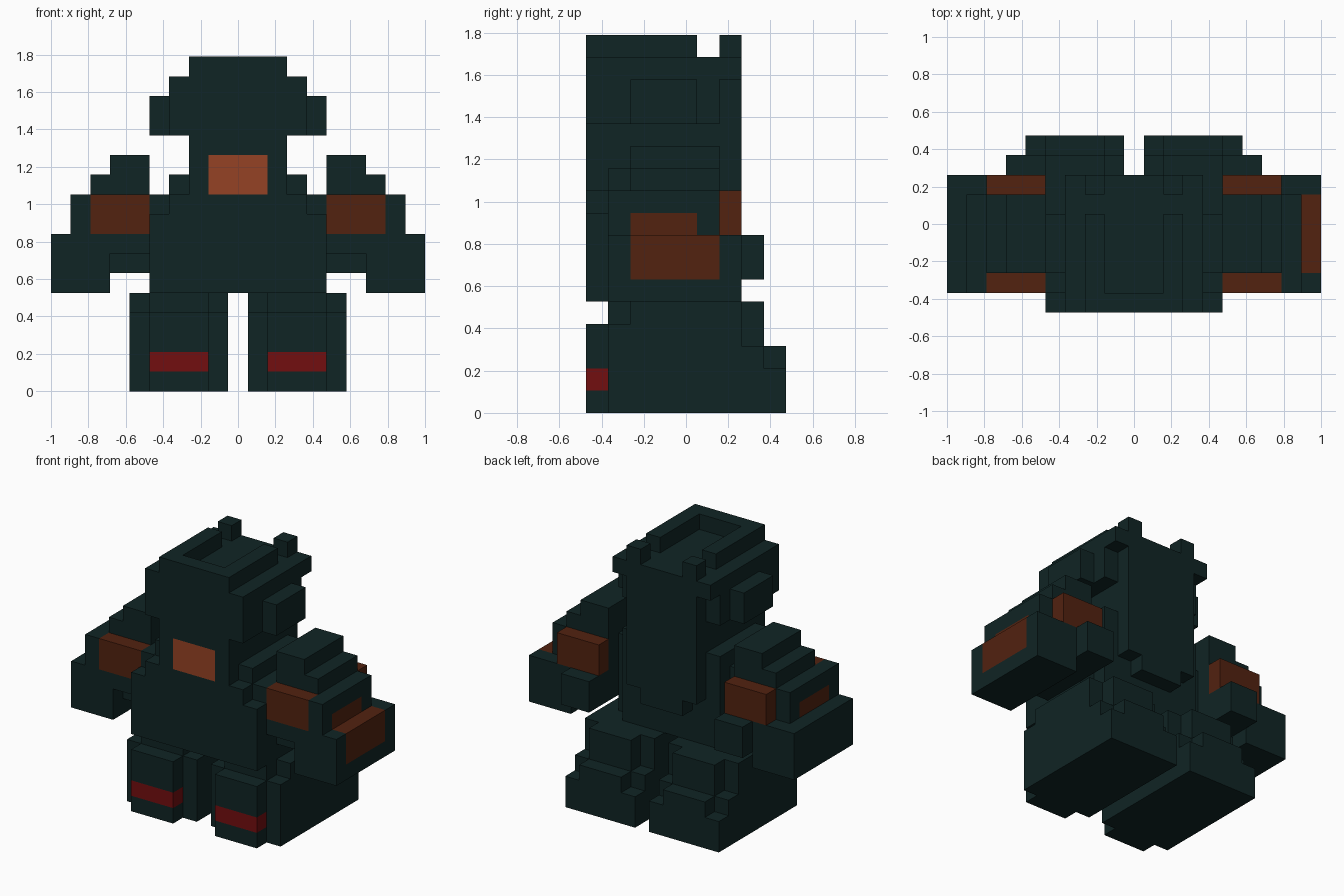
import bpy
import bmesh
from mathutils import Vector

UNIT = 2 / 19      # edge of one block

cube = bpy.data.objects.get("Cube")
if cube:
    bpy.data.objects.remove(cube)


def make_material(name, rgb):
    mat = bpy.data.materials.new(name)
    mat.use_nodes = True
    color = (*rgb, 1)
    mat.diffuse_color = color
    mat.node_tree.nodes["Principled BSDF"].inputs["Base Color"].default_value = color
    return mat


materials = [
    make_material("dark_teal", (.005, .018, .018)),
    make_material("brown_orange", (.085, .016, .005)),
    make_material("bright_orange", (.30, .054, .018)),
    make_material("deep_red", (.17, .0045, .005)),
]
DARK, BROWN, ORANGE, RED = range(len(materials))

parts = {}         # part name -> {block cell: colour}


def fill(part, xs, ys, zs, color=DARK, side=1):
    """Fill an inclusive range of block cells; side = -1 mirrors it in x."""
    cells = parts.setdefault(part, {})
    for x in range(xs[0], xs[1] + 1):
        for y in range(ys[0], ys[1] + 1):
            for z in range(zs[0], zs[1] + 1):
                cells[side * x, y, z] = color


def centred(part, half, ys, zs, color=DARK):
    fill(part, (-half, half), ys, zs, color)


# Torso, rounded towards the back and the shoulders
centred("torso", 4, (-4, 0), (5, 8))
centred("torso", 4, (-3, 0), (9, 9))
centred("torso", 3, (-4, 0), (9, 9))
centred("torso", 3, (-3, 1), (5, 10))
centred("torso", 2, (-4, 1), (9, 12))
centred("torso", 2, (2, 2), (8, 12))
centred("torso", 1, (2, 2), (7, 7))
centred("torso", 1, (-4, -4), (10, 11), ORANGE)   # chest panel

# Head with side pods, open-backed rim and two rear pegs
centred("head", 3, (-4, 1), (13, 15))
centred("head", 3, (2, 2), (15, 15))
centred("head", 2, (2, 2), (13, 14))
centred("head", 4, (-2, 0), (13, 14))
centred("head", 2, (-4, -4), (16, 16))
for s in (1, -1):
    fill("head", (2, 2), (-4, 0), (16, 16), side=s)
    fill("head", (2, 2), (2, 2), (16, 16), side=s)

for s, label in ((1, "left"), (-1, "right")):
    # Leg: main block, narrower inner column, stepped heel, banded toe
    leg = label + "_leg"
    fill(leg, (1, 5), (-3, 4), (0, 1), side=s)
    fill(leg, (1, 5), (-3, 3), (2, 2), side=s)
    fill(leg, (1, 5), (-3, 2), (3, 3), side=s)
    fill(leg, (1, 5), (-2, 2), (4, 4), side=s)
    fill(leg, (2, 4), (-3, 3), (3, 4), side=s)
    fill(leg, (2, 4), (4, 4), (2, 2), side=s)
    fill(leg, (2, 4), (-4, -4), (0, 3), side=s)
    fill(leg, (2, 4), (-4, -4), (1, 1), RED, s)

    # Arm: forearm, elbow, stepped shoulder
    arm = label + "_arm"
    fill(arm, (7, 9), (-3, 2), (5, 7), side=s)
    fill(arm, (5, 6), (-3, 2), (7, 7), side=s)
    fill(arm, (5, 6), (-2, 3), (6, 7), side=s)
    fill(arm, (8, 8), (-3, 1), (8, 9), side=s)
    fill(arm, (5, 7), (-2, 1), (8, 10), side=s)
    fill(arm, (5, 6), (-2, 1), (11, 11), side=s)
    # Coloured arm panels
    fill(arm, (8, 8), (-2, 0), (8, 8), BROWN, s)
    for y in (-3, 2):
        fill(arm, (5, 7), (y, y), (8, 9), BROWN, s)

# Outer panel on one arm only
fill("left_arm", (9, 9), (-2, 1), (6, 7), BROWN)

occupied = set().union(*parts.values())


def build(name, cells):
    """Make the outer faces of the blocks and merge the flat areas."""
    bm = bmesh.new()
    for cell, color in cells.items():
        centre = Vector(cell) + Vector((0, 0, .5))
        for axis in range(3):
            for sign in (1, -1):
                n = Vector((0, 0, 0))
                n[axis] = sign
                if tuple(int(a + b) for a, b in zip(cell, n)) in occupied:
                    continue
                u = Vector((0, 0, 0))
                u[(axis + 1) % 3] = 1
                v = n.cross(u)
                corners = (u + v, v - u, -u - v, u - v)
                face = bm.faces.new([bm.verts.new((centre + (n + c) / 2) * UNIT)
                                     for c in corners])
                face.material_index = color
    bmesh.ops.remove_doubles(bm, verts=bm.verts, dist=UNIT / 100)
    bmesh.ops.dissolve_limit(bm, angle_limit=.01, verts=bm.verts, edges=bm.edges,
                             delimit={"MATERIAL"})
    mesh = bpy.data.meshes.new(name)
    bm.to_mesh(mesh)
    bm.free()
    for mat in materials:
        mesh.materials.append(mat)
    bpy.context.collection.objects.link(bpy.data.objects.new(name, mesh))


for part_name, part_cells in parts.items():
    build(part_name, part_cells)
